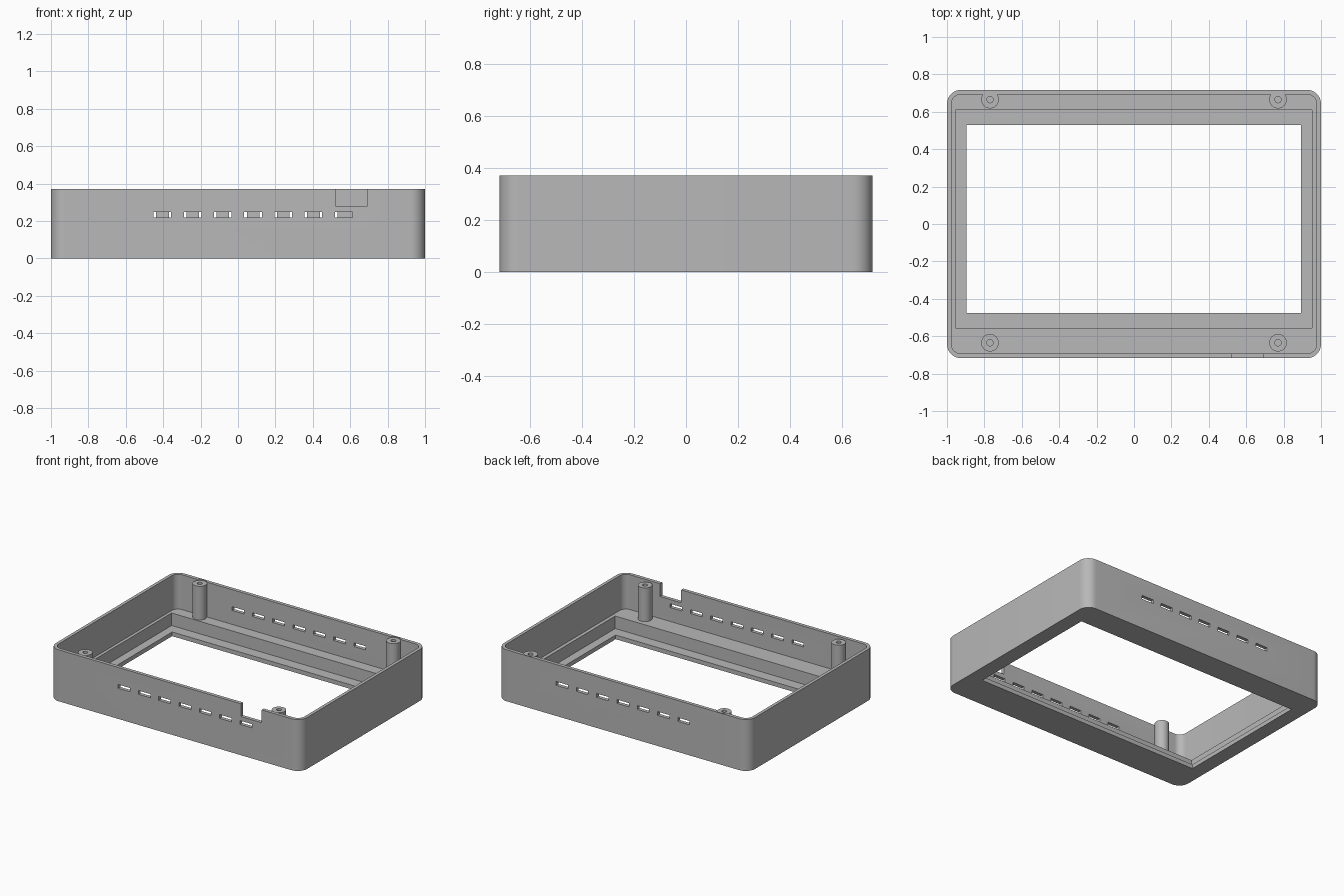
import bpy
import bmesh
from math import cos, sin, pi, radians

cube = bpy.data.objects.get("Cube")
if cube:
    bpy.data.objects.remove(cube)

grey = bpy.data.materials.new("plain_grey")
grey.use_nodes = True
grey.diffuse_color = (0.48, 0.48, 0.48, 1)
grey.node_tree.nodes["Principled BSDF"].inputs["Base Color"].default_value = (0.48, 0.48, 0.48, 1)

HEIGHT = 0.37
LEDGE = 0.12
LIP = 0.03
POST_TOP = 0.362


def prism(name, outline, z0, z1):
    """Extrude a flat outline from z0 up to z1."""
    bm = bmesh.new()
    base = bm.faces.new([bm.verts.new((x, y, z0)) for x, y in outline])
    top = bmesh.ops.extrude_face_region(bm, geom=[base])["geom"]
    verts = [v for v in top if isinstance(v, bmesh.types.BMVert)]
    bmesh.ops.translate(bm, verts=verts, vec=(0, 0, z1 - z0))
    bmesh.ops.recalc_face_normals(bm, faces=bm.faces[:])
    mesh = bpy.data.meshes.new(name)
    bm.to_mesh(mesh)
    bm.free()
    mesh.materials.append(grey)
    obj = bpy.data.objects.new(name, mesh)
    bpy.context.collection.objects.link(obj)
    return obj


def rect(x0, x1, y0, y1):
    return [(x0, y0), (x1, y0), (x1, y1), (x0, y1)]


def rounded(hx, hy, r, steps=10):
    points = []
    for i, (sx, sy) in enumerate([(1, 1), (-1, 1), (-1, -1), (1, -1)]):
        for k in range(steps + 1):
            a = (i + k / steps) * pi / 2
            points.append((sx * (hx - r) + r * cos(a), sy * (hy - r) + r * sin(a)))
    return points


def circle(x, y, r, n=32):
    return [(x + r * cos(2 * pi * i / n), y + r * sin(2 * pi * i / n)) for i in range(n)]


def activate(obj):
    bpy.ops.object.select_all(action="DESELECT")
    obj.select_set(True)
    bpy.context.view_layer.objects.active = obj


def cut(target, outline, z0, z1):
    """Subtract a prism from the target and discard the cutter."""
    cutter = prism("cutter", outline, z0, z1)
    cutter.hide_render = True
    mod = target.modifiers.new("cut", "BOOLEAN")
    mod.operation = "DIFFERENCE"
    mod.solver = "EXACT"
    mod.object = cutter
    activate(target)
    bpy.ops.object.modifier_apply(modifier=mod.name)
    bpy.data.objects.remove(cutter)


def smooth(obj):
    activate(obj)
    bpy.ops.object.shade_smooth_by_angle(angle=radians(30))


# Frame: outer shell, main cavity, stepped recess and window opening
frame = prism("frame", rounded(1, 0.717, 0.075), 0, HEIGHT)
cut(frame, rounded(0.977, 0.692, 0.05), LEDGE, 0.5)
cut(frame, rect(-0.955, 0.952, -0.555, 0.61), LIP, 0.3)
cut(frame, rect(-0.895, 0.892, -0.475, 0.53), -0.1, 0.2)

# Cable notch in the front rim
cut(frame, rect(0.524, 0.69, -0.8, -0.65), 0.278, 0.5)

# Vent slots: seven in each long wall, the front row shifted sideways
for y, shift in [(-0.705, 0.08), (0.705, 0)]:
    for i in range(-3, 4):
        x = shift + i * 0.1615
        cut(frame, rect(x - 0.047, x + 0.047, y - 0.05, y + 0.05), 0.22, 0.247)

# Screw posts with blind holes; the rear pair bite into the wall
for side, sx in [("left", 1), ("right", -1)]:
    for end, y in [("front", -0.635), ("back", 0.665)]:
        x = 0.77 * sx
        if end == "back":
            cut(frame, circle(x, y, 0.047), POST_TOP, 0.5)
        post = prism(f"{end}_{side}_post", circle(x, y, 0.047), LEDGE - 0.01, POST_TOP)
        cut(post, circle(x, y, 0.017, 20), LEDGE + 0.04, 0.5)
        smooth(post)

smooth(frame)
